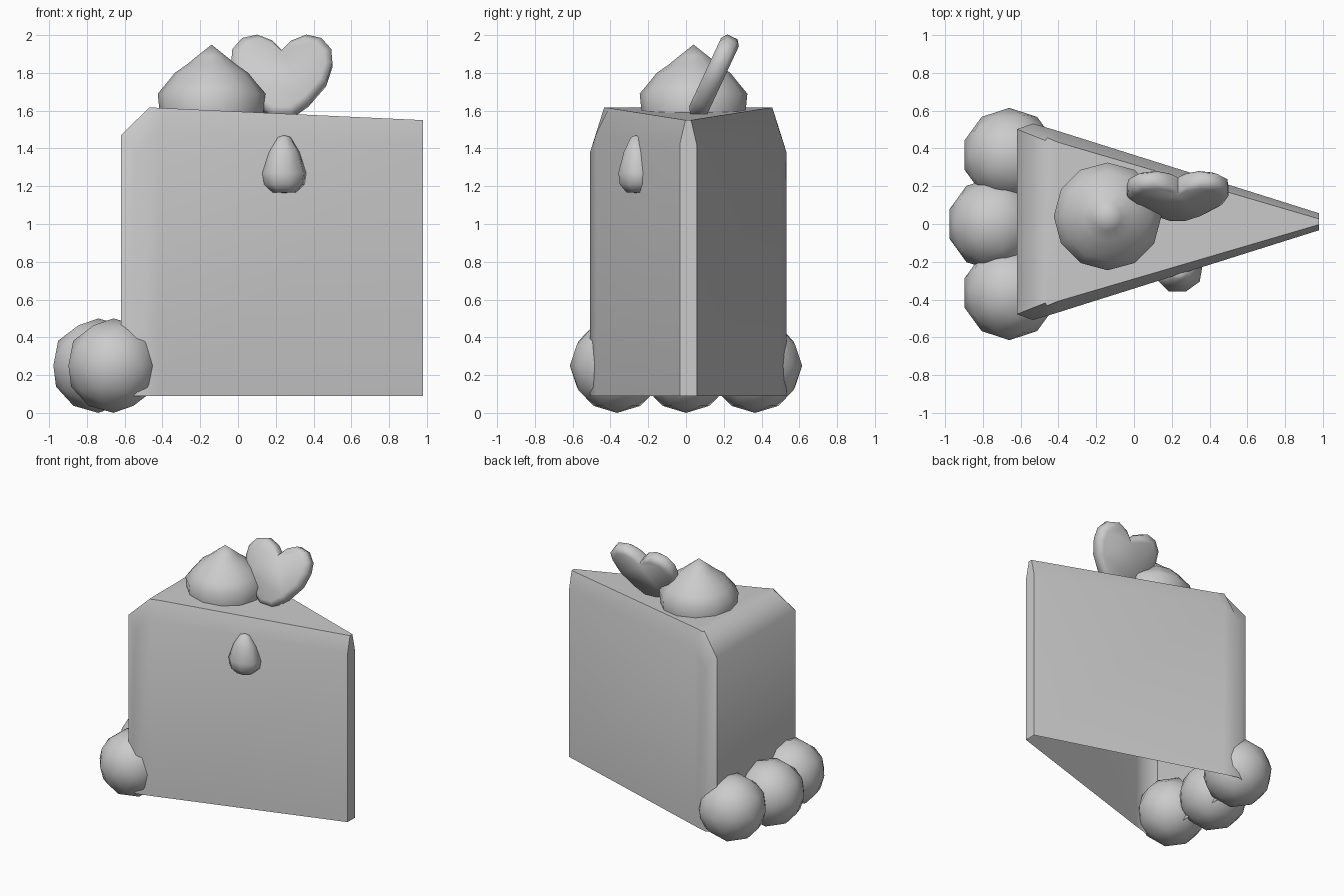
import bpy, bmesh, math
from mathutils import Matrix, Vector

if "Cube" in bpy.data.objects:
    bpy.data.objects.remove(bpy.data.objects["Cube"])


def finish(name, bm, angle=60, matrix=None):
    """Turn a bmesh into a smooth-shaded object."""
    bmesh.ops.recalc_face_normals(bm, faces=bm.faces[:])
    if matrix:
        bm.transform(matrix)
    me = bpy.data.meshes.new(name)
    bm.to_mesh(me)
    bm.free()
    ob = bpy.data.objects.new(name, me)
    bpy.context.collection.objects.link(ob)
    bpy.ops.object.select_all(action='DESELECT')
    ob.select_set(True)
    bpy.context.view_layer.objects.active = ob
    bpy.ops.object.shade_smooth_by_angle(angle=math.radians(angle))
    return ob


def loft(rings, cap_start=True, cap_end=True):
    """Skin a list of equal-length closed rings."""
    bm = bmesh.new()
    vs = [[bm.verts.new(p) for p in r] for r in rings]
    n = len(rings[0])
    for a, b in zip(vs, vs[1:]):
        for i in range(n):
            j = (i + 1) % n
            bm.faces.new((a[i], a[j], b[j], b[i]))
    if cap_start:
        bm.faces.new(vs[0])
    if cap_end:
        bm.faces.new(vs[-1])
    return bm


def lathe(profile, sides, start=0.0):
    """Revolve (radius, z) pairs about z; zero radius ends get welded."""
    rings = [[(r * math.cos(start + 2 * math.pi * i / sides),
               r * math.sin(start + 2 * math.pi * i / sides), z)
              for i in range(sides)] for r, z in profile]
    bm = loft(rings, False, False)
    bmesh.ops.remove_doubles(bm, verts=bm.verts[:], dist=0.0005)
    return bm


# Cake wedge: half outline (x, y, bevel z, top x, top y, top z), open underneath
half = [(-0.62, 0.49, 1.47, -0.47, 0.43, 1.617),
        (-0.535, 0.52, 1.38, -0.46, 0.445, 1.617),
        (-0.42, 0.486, 1.48, -0.40, 0.42, 1.614),
        (0.98, 0.045, 1.42, 0.98, 0.015, 1.55)]
MID = 0.012
outline = [(x, MID - y, bz, tx, MID - ty, tz) for x, y, bz, tx, ty, tz in half]
outline += [(x, MID + y, bz, tx, MID + ty, tz) for x, y, bz, tx, ty, tz in reversed(half)]
finish("cake_slice", loft([[(p[0], p[1], 0.09) for p in outline],
                           [p[:3] for p in outline],
                           [p[3:] for p in outline]], cap_start=False), 65)

# Three berries along the back
for i, (x, y) in enumerate([(-0.66, -0.365), (-0.74, 0.0), (-0.66, 0.365)]):
    bm = bmesh.new()
    bmesh.ops.create_icosphere(bm, subdivisions=2, radius=0.25,
                               matrix=Matrix.Translation((x, y, 0.25)))
    finish(f"berry_{i + 1}", bm)

# Whipped cream dollop
finish("cream_dollop",
       lathe([(0.275, 1.59), (0.285, 1.69), (0.235, 1.75), (0.195, 1.80),
              (0.13, 1.845), (0.075, 1.89), (0.0, 1.95)], 12),
       70, Matrix.Translation((-0.14, 0.04, 0)))

# Heart topper: outline in its own plane, leaning back
heart = [(0.0, 0.385), (0.05, 0.44), (0.13, 0.475), (0.21, 0.455), (0.262, 0.39),
         (0.268, 0.31), (0.235, 0.20), (0.14, 0.08), (0.05, 0.01)]
heart += [(-x, z) for x, z in reversed(heart[1:])]


def heart_ring(scale, depth):
    return [(x * scale, depth, 0.26 + (z - 0.26) * scale) for x, z in heart]


tilt = Matrix.Translation((0.232, 0.045, 1.56)) @ Matrix.Rotation(math.radians(-25), 4, 'X')
finish("heart_topper", loft([heart_ring(0.86, -0.052), heart_ring(1, -0.03),
                             heart_ring(1, 0.03), heart_ring(0.86, 0.052)]), 70, tilt)

# Icing drip on the front wall, turned to follow it
place = (Matrix.Translation((0.245, -0.265, 0)) @ Matrix.Rotation(math.radians(17.5), 4, 'Z')
         @ Matrix.Diagonal((1, 0.8, 1, 1)))
finish("icing_drip",
       lathe([(0, 1.165), (0.065, 1.167), (0.112, 1.21), (0.122, 1.27),
              (0.085, 1.38), (0.035, 1.46), (0, 1.47)], 8), 70, place)
